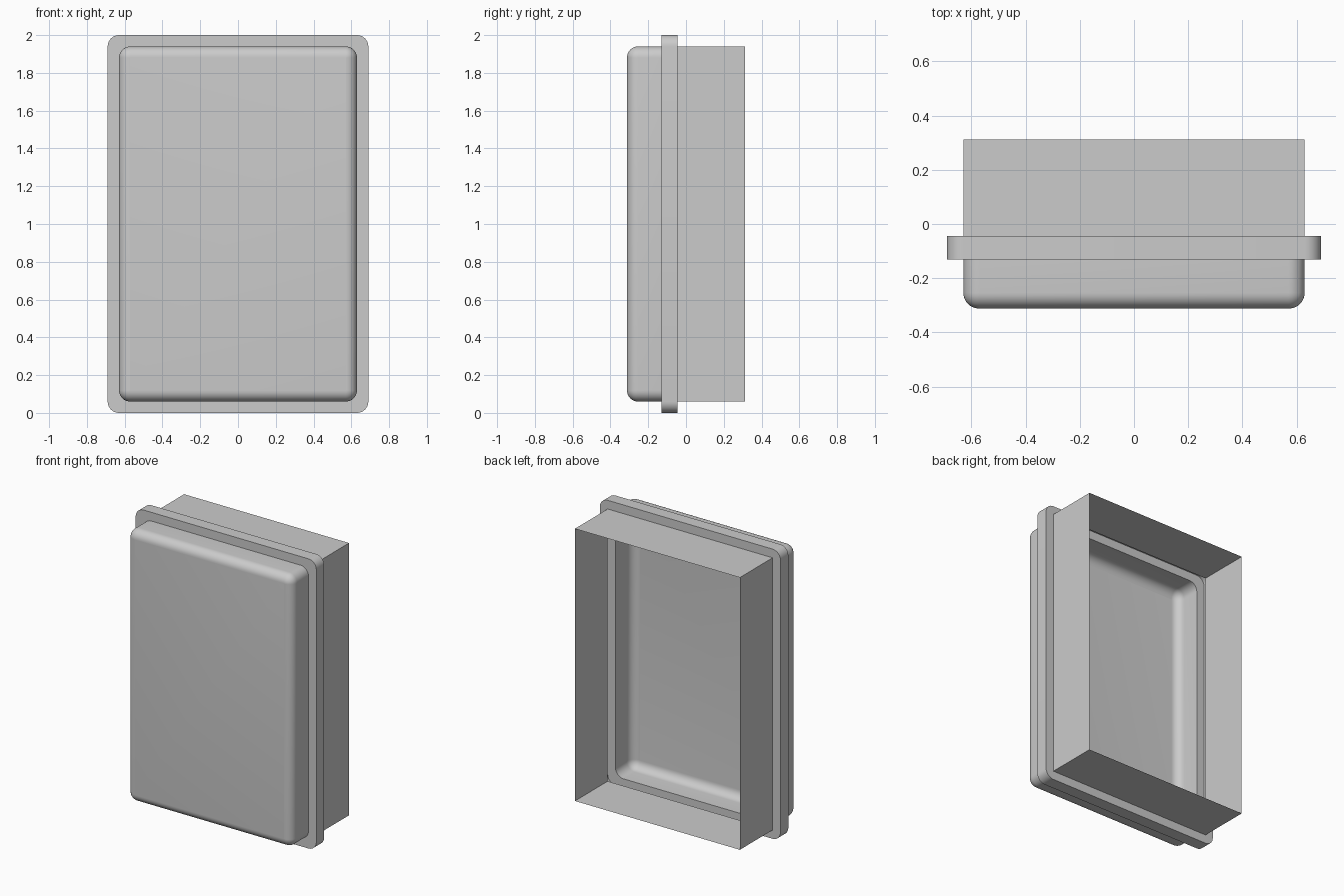
import bpy, bmesh, math

if "Cube" in bpy.data.objects:
    bpy.data.objects.remove(bpy.data.objects["Cube"])

HALF_X, HALF_Z, MID_Z = 0.63, 0.94, 1.0      # shell and sleeve half sizes
LIP = 0.06                                    # flange overhang
FRONT, LIP_FRONT, LIP_BACK, BACK = -0.312, -0.131, -0.045, 0.312
ROLL, CORNER, STEPS = 0.058, 0.06, 8


def ring(y, grow=0.0, radius=0.0):
    """Rounded rectangle loop in the xz plane at depth y."""
    hx, hz = HALF_X + grow - radius, HALF_Z + grow - radius
    points = []
    for k, (sx, sz) in enumerate([(1, 1), (-1, 1), (-1, -1), (1, -1)]):
        for i in range(STEPS + 1):
            a = math.pi / 2 * (k + i / STEPS)
            points.append((sx * hx + radius * math.cos(a), y,
                           MID_Z + sz * hz + radius * math.sin(a)))
    return points


def loft(name, rings, cap=False):
    """Skin a list of loops, ordered back to front, as a thin surface."""
    bm = bmesh.new()
    loops = [[bm.verts.new(p) for p in r] for r in rings]
    n = len(loops[0])
    for a, b in zip(loops, loops[1:]):
        for i in range(n):
            j = (i + 1) % n
            bm.faces.new((a[i], a[j], b[j], b[i]))
    if cap:
        bm.faces.new(loops[-1])
    bmesh.ops.remove_doubles(bm, verts=bm.verts[:], dist=1e-5)
    mesh = bpy.data.meshes.new(name)
    bm.to_mesh(mesh)
    bm.free()
    obj = bpy.data.objects.new(name, mesh)
    bpy.context.collection.objects.link(obj)
    bpy.ops.object.select_all(action='DESELECT')
    obj.select_set(True)
    bpy.context.view_layer.objects.active = obj
    bpy.ops.object.shade_smooth_by_angle(angle=math.radians(30))
    return obj


# Rear sleeve: sharp-cornered and open at the back
loft("rear_sleeve", [ring(BACK), ring(LIP_BACK)])

# Flange: hollow lip stepping out around the body
loft("flange", [ring(LIP_BACK),
                ring(LIP_BACK, LIP, CORNER),
                ring(LIP_FRONT, LIP, CORNER),
                ring(LIP_FRONT, 0, CORNER)])

# Front cover: rounded pan with a rolled front edge
cover = [ring(LIP_FRONT, 0, CORNER)]
for i in range(STEPS + 1):
    t = math.pi / 2 * i / STEPS
    inset = ROLL * (1 - math.cos(t))
    cover.append(ring(FRONT + ROLL * (1 - math.sin(t)), -inset, CORNER - inset))
loft("front_cover", cover, cap=True)
